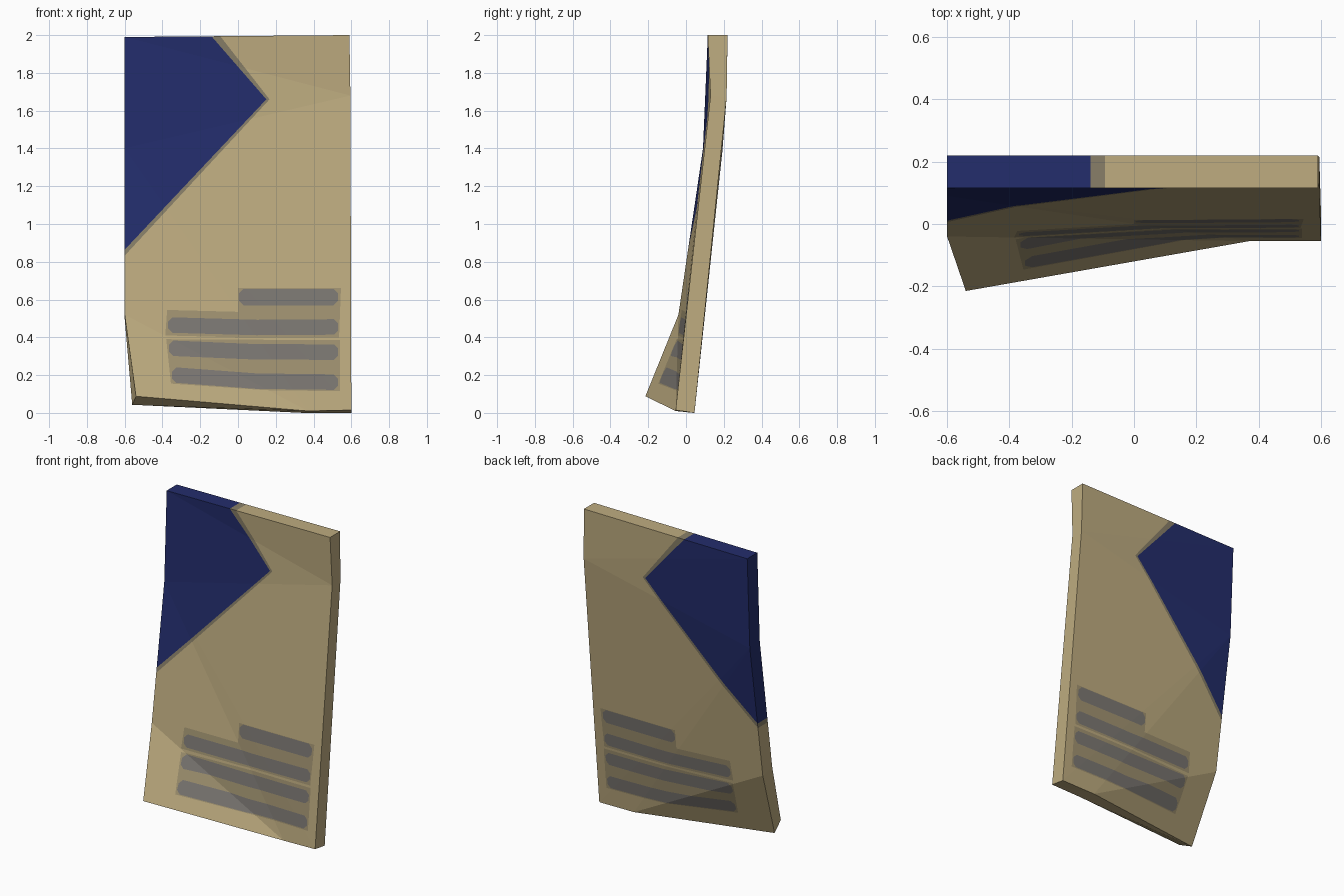
import bpy, bmesh, math
from mathutils import Vector

if "Cube" in bpy.data.objects:
    bpy.data.objects.remove(bpy.data.objects["Cube"])


def lin(c):
    c /= 255
    return c / 12.92 if c <= 0.04045 else ((c + 0.055) / 1.055) ** 2.4


# Flat colours
PALETTE = [("parchment tan", (190, 172, 128)), ("navy blue", (35, 45, 108)),
           ("blue fringe", (136, 127, 104)), ("faded ink", (161, 147, 113)),
           ("grey ink", (124, 120, 115))]
TAN, BLUE, FRINGE, FADED, INK = range(5)

# Bent sheet outline, front and back points, clockwise from the top left
front = [(-.6, .115, 1.99), (.59, .115, 2), (.595, .13, 1.68), (.6, -.055, .015),
         (.37, -.055, .01), (-.54, -.215, .088), (-.6, -.04, .52), (-.6, .09, 1.4)]
back = [(-.6, .22, 1.99), (.59, .22, 2), (.595, .215, 1.67), (.6, .045, 0),
        (.35, .042, 0), (-.56, -.122, .043), (-.6, .058, .50), (-.6, .193, 1.39)]
# Flat panels between the creases
panels = [(0, 1, 2), (0, 2, 7), (7, 2, 3), (7, 3, 4), (7, 4, 6), (6, 4, 5)]

bm = bmesh.new()
fv = [bm.verts.new(p) for p in front]
bv = [bm.verts.new(p) for p in back]
for p in panels:
    bm.faces.new([fv[i] for i in p])
    bm.faces.new([bv[i] for i in reversed(p)])
for i in range(8):
    j = (i + 1) % 8
    bm.faces.new((fv[i], fv[j], bv[j]))
    bm.faces.new((fv[i], bv[j], bv[i]))
bmesh.ops.recalc_face_normals(bm, faces=bm.faces[:])


def paint(poly, mat):
    """Cut a convex x,z polygon (counter-clockwise) through the sheet and colour it."""
    planes = []
    for i, a in enumerate(poly):
        b = poly[(i + 1) % len(poly)]
        n = Vector((b[1] - a[1], 0, a[0] - b[0])).normalized()   # outward
        planes.append((Vector((a[0], 0, a[1])), n))

    def inside(done):
        return [f for f in bm.faces
                if all((f.calc_center_median() - o).dot(n) < 1e-5 for o, n in done)]

    # faces touching the box of the polygon only
    for k, (o, n) in enumerate(planes):
        fs = inside(planes[:k])
        geom = set(fs)
        for f in fs:
            geom.update(f.edges)
            geom.update(f.verts)
        bmesh.ops.bisect_plane(bm, geom=list(geom), dist=1e-5, plane_co=o, plane_no=n)
    for f in inside(planes):
        f.material_index = mat


def bar(x0, z0, x1, z1, r, left=True, right=True):
    """Ink bar with optionally rounded ends."""
    c = r * 0.55
    end_r = [(x1 - c, z1 - r), (x1, z1 - r + c), (x1, z1 + r - c), (x1 - c, z1 + r)]
    end_l = [(x0 + c, z0 + r), (x0, z0 + r - c), (x0, z0 - r + c), (x0 + c, z0 - r)]
    pts = end_r if right else [(x1, z1 - r), (x1, z1 + r)]
    pts = pts + (end_l if left else [(x0, z0 + r), (x0, z0 - r)])
    paint(pts, INK)


# Blue corner with a narrow fringe
paint([(-.63, .80), (.167, 1.66), (-.114, 2.02), (-.63, 2.02)], FRINGE)
paint([(-.63, .832), (.15, 1.66), (-.163, 2.02), (-.63, 2.02)], BLUE)

# Faded ink behind the bars
paint([(0, .40), (.535, .40), (.545, .66), (0, .66)], FADED)
paint([(-.385, .41), (0, .40), (0, .535), (-.375, .545)], FADED)
paint([(-.355, .155), (.15, .12), (.54, .115), (.54, .385), (-.38, .39)], FADED)

# Four ink bars, the long ones slightly bent
bar(.005, .613, .53, .613, .044)
for zl, zm, zr, x0 in ((.465, .452, .455, -.37), (.342, .323, .322, -.365), (.2, .168, .163, -.35)):
    bar(x0, zl, .1, zm, .041, right=False)
    bar(.1, zm, .53, zr, .041, left=False)

me = bpy.data.meshes.new("folded_sheet")
bm.to_mesh(me)
bm.free()
for name, rgb in PALETTE:
    m = bpy.data.materials.new(name)
    m.diffuse_color = (*[lin(c) for c in rgb], 1)
    m.use_nodes = True
    m.node_tree.nodes["Principled BSDF"].inputs["Base Color"].default_value = m.diffuse_color
    me.materials.append(m)
sheet = bpy.data.objects.new("folded_sheet", me)
bpy.context.collection.objects.link(sheet)
